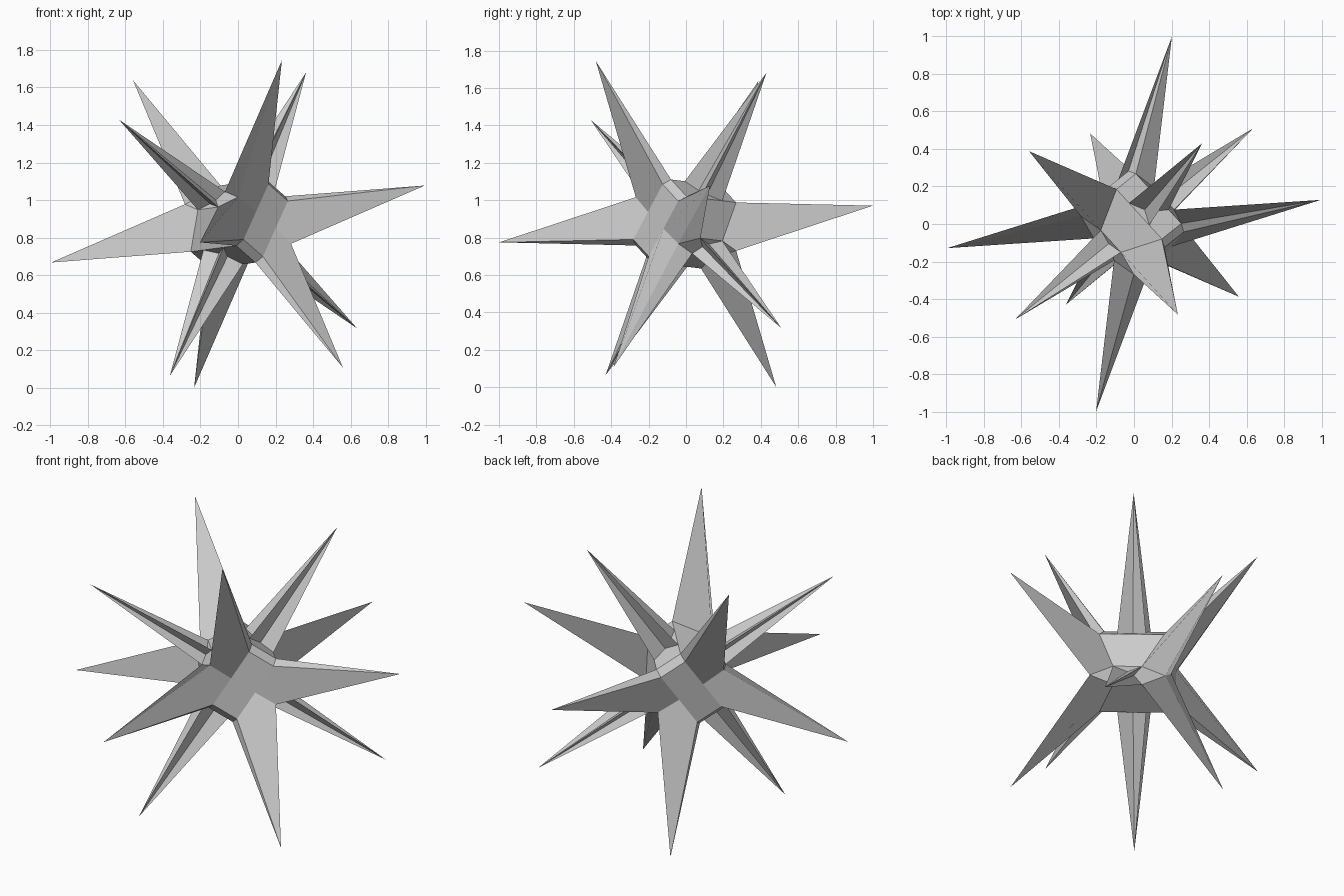
import bpy, bmesh
from itertools import product
from mathutils import Vector

if "Cube" in bpy.data.objects:
    bpy.data.objects.remove(bpy.data.objects["Cube"])

# Tilted orthogonal axes of the star
B = Vector((.363, .43, .808)).normalized()
D = Vector((-.63, -.505, .56))
D = (D - B * D.dot(B)).normalized()
G = B.cross(D)
CENTRE = Vector((0, 0, .873))

a = .08                       # half width of the core strips
m = .035                      # depth of the grooves in the axis spikes
T = (.591, .591, .591)        # corner spike tip
BT, DT = (.985, 0, 0), (0, .985, 0)   # axis spike tips
valley = (0, .22, .21)        # where neighbouring corner spikes meet
arm = (.215, a, .18)          # end of the core arm
b = (.215, a, a)              # base corner of first axis spike
d = (.05, .22, a)             # base corner of second axis spike

# One octant of the star in (B, D, G) coordinates
octant = [
    # flat band, its bevel and the arm to the axis spike
    [(0, 0, .22), (.18, 0, .22), (.18, a, .22), (0, a, .22)],
    [(.18, 0, .22), (.215, 0, .18), arm, (.18, a, .22)],
    [(.215, 0, .18), (.215, 0, a), b, arm],
    # first axis spike, grooved, with flat ledges
    [BT, b, (.215, 0, m)],
    [BT, (.215, m, 0), b],
    [(.215, 0, m), b, (.215, 0, a)],
    [(.215, m, 0), (.215, a, 0), b],
    # chamfer between the axis spikes
    [(.215, a, 0), (.05, .22, 0), d, b],
    # second axis spike, grooved, with ledges and shoulder
    [DT, d, (.02, .22, 0)],
    [DT, (0, .22, m), d],
    [(.02, .22, 0), d, (.05, .22, 0)],
    [d, (0, .22, m), (0, .22, a)],
    [d, (0, .22, a), valley],
    # core panel beside the chamfer
    [arm, b, d],
    # corner spike
    [(0, a, .22), (.18, a, .22), T, valley],
    [T, (.18, a, .22), arm],
    [T, arm, d, valley],
]

# Mirror the octant eight ways and weld
bm = bmesh.new()
for su, sv, sw in product((1, -1), repeat=3):
    for poly in octant:
        bm.faces.new([bm.verts.new(CENTRE + B * (u * su) + D * (v * sv) + G * (w * sw))
                      for u, v, w in poly])
bmesh.ops.remove_doubles(bm, verts=bm.verts, dist=.0005)
bmesh.ops.recalc_face_normals(bm, faces=bm.faces)
me = bpy.data.meshes.new("spiked_star")
bm.to_mesh(me)
bm.free()
bpy.context.collection.objects.link(bpy.data.objects.new("spiked_star", me))
